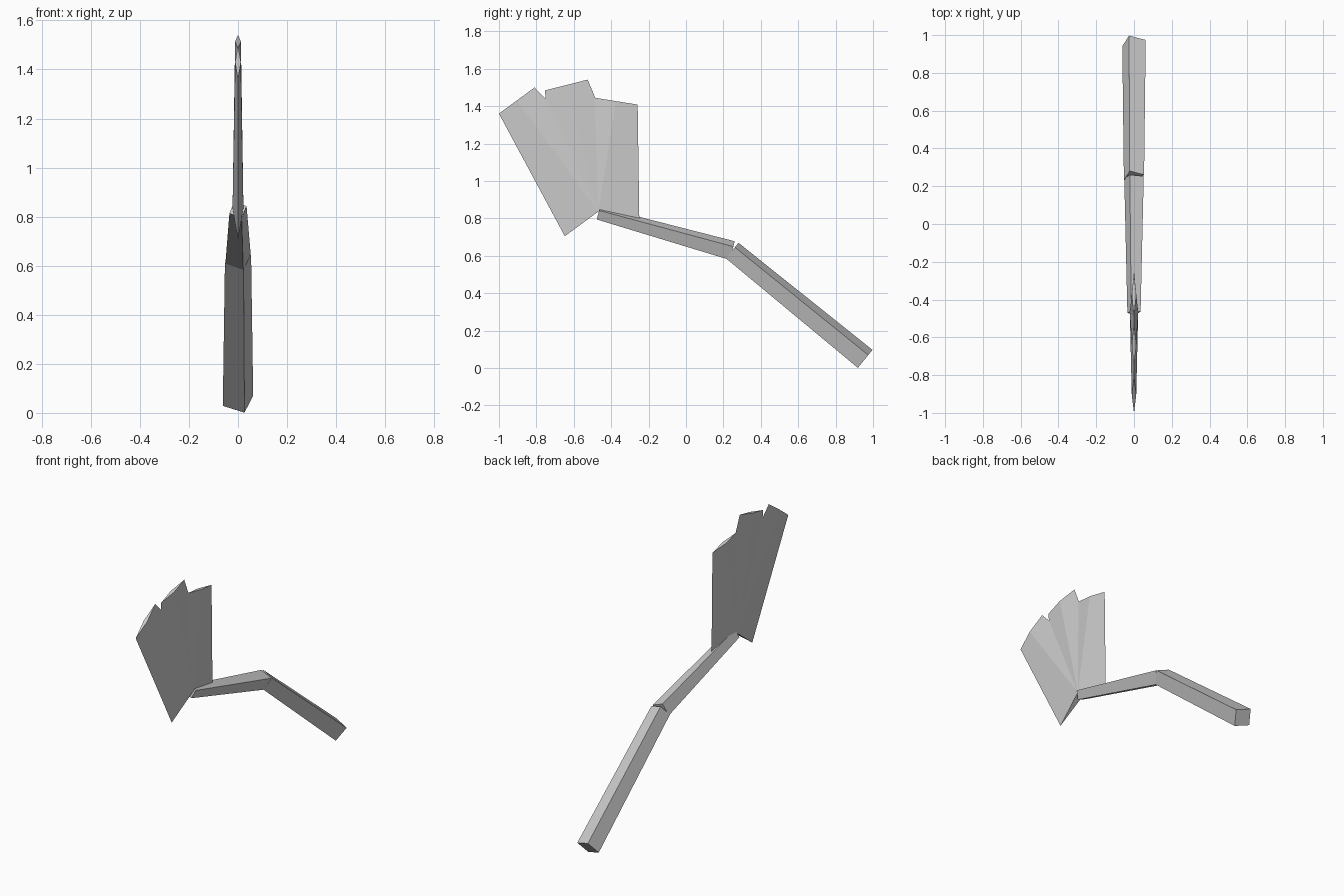
import bpy
import bmesh
from math import radians
from mathutils import Matrix, Vector

old = bpy.data.objects.get("Cube")
if old:
    bpy.data.objects.remove(old, do_unlink=True)

# One plain grey for everything
grey = bpy.data.materials.new("plain_grey")
grey.use_nodes = True
colour = (0.6, 0.6, 0.6, 1)
grey.diffuse_color = colour
grey.node_tree.nodes["Principled BSDF"].inputs["Base Color"].default_value = colour


def tapered_bar(name, start, end, r_start, r_end, twist=0, flatness=1):
    """Four-sided tapered bar between two (y, z) points on the centre plane."""
    a, b = Vector((0, *start)), Vector((0, *end))
    axis = (b - a).normalized()
    side = Vector((1, 0, 0))
    basis = Matrix((side, axis.cross(side), axis)).transposed().to_4x4()
    matrix = (Matrix.Translation((a + b) / 2) @ basis
              @ Matrix.Rotation(radians(twist), 4, 'Z')
              @ Matrix.Diagonal((flatness, 1, 1, 1)))
    bm = bmesh.new()
    bmesh.ops.create_cone(bm, cap_ends=True, segments=4, radius1=r_start,
                          radius2=r_end, depth=(b - a).length, matrix=matrix)
    bmesh.ops.recalc_face_normals(bm, faces=bm.faces)
    mesh = bpy.data.meshes.new(name)
    bm.to_mesh(mesh)
    bm.free()
    mesh.materials.append(grey)
    obj = bpy.data.objects.new(name, mesh)
    bpy.context.collection.objects.link(obj)
    return obj


# Bent stem: two square bars meeting at an open joint
foot, joint, head = (0.958, 0.049), (0.247, 0.628), (-0.468, 0.828)
tapered_bar("lower_stem", foot, joint, 0.0673, 0.058, twist=23)
tapered_bar("upper_stem", joint, head, 0.056, 0.038, twist=23)

# Fan: three thin diamond-section blades spreading from the stem's end
fan_root = (-0.469, 0.836)
tips = {"front": (-0.905, 1.43), "middle": (-0.64, 1.513), "back": (-0.375, 1.427)}
for place, tip in tips.items():
    tapered_bar(place + "_fan_blade", fan_root, tip, 0.222, 0.118, flatness=0.1)
